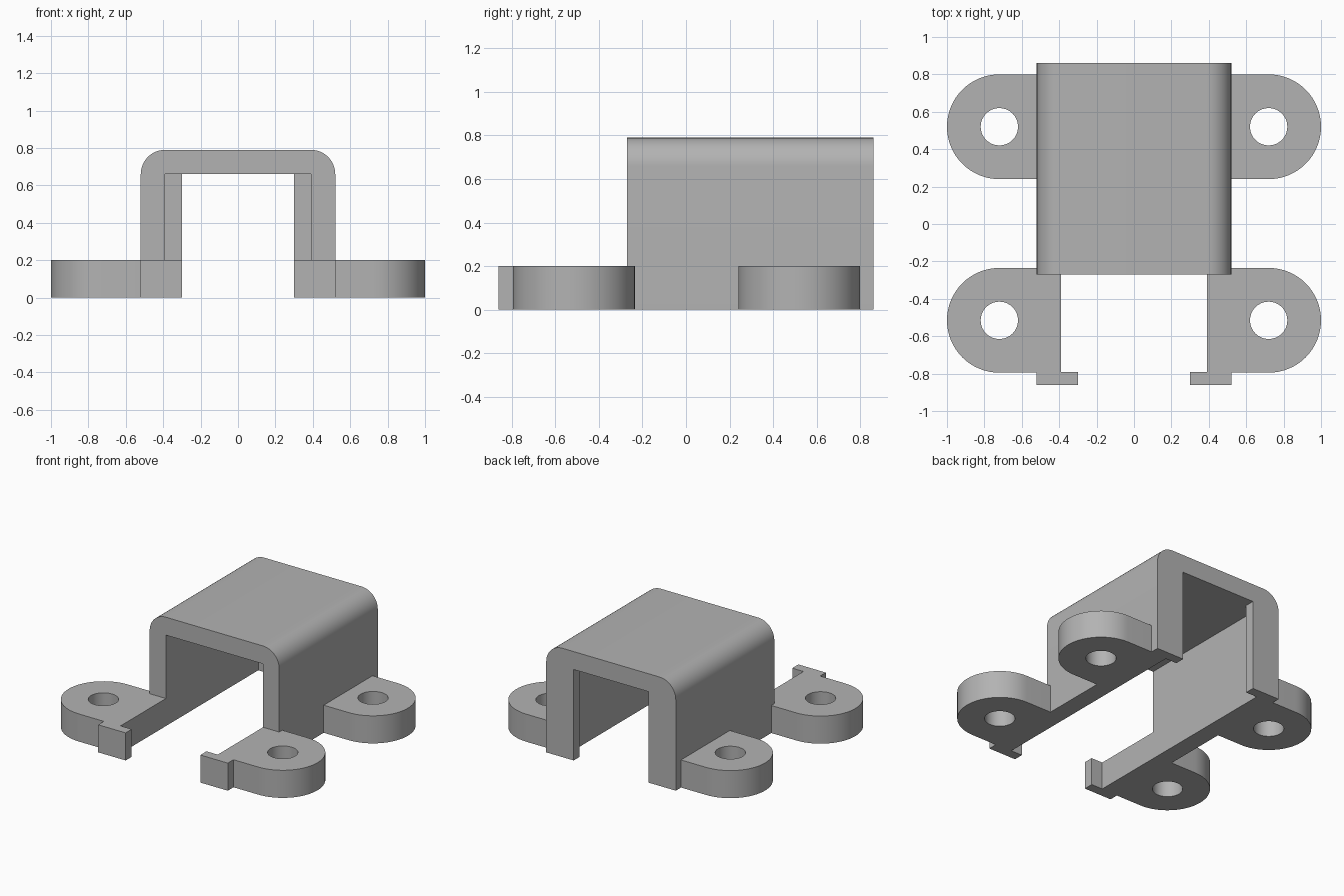
import bpy, bmesh
from math import sin, cos, radians
from mathutils import Matrix, Vector

cube = bpy.data.objects.get("Cube")
if cube:
    bpy.data.objects.remove(cube)

grey = bpy.data.materials.new("plain_grey")
grey.use_nodes = True
grey.diffuse_color = (0.45, 0.45, 0.45, 1)
grey.node_tree.nodes["Principled BSDF"].inputs["Base Color"].default_value = (0.45, 0.45, 0.45, 1)


def arc(cx, cy, r, start, end, steps):
    angles = [radians(start + (end - start) * i / steps) for i in range(steps + 1)]
    return [(cx + r * cos(a), cy + r * sin(a)) for a in angles]


def prism(name, loops, depth, placement=Matrix()):
    """Fill closed 2D loops (outline, then holes) and extrude them upwards."""
    bm = bmesh.new()
    edges = []
    for loop in loops:
        verts = [bm.verts.new((x, y, 0)) for x, y in loop]
        edges += [bm.edges.new((verts[i - 1], verts[i])) for i in range(len(verts))]
    bmesh.ops.triangle_fill(bm, use_beauty=True, edges=edges, normal=(0, 0, 1))
    grown = bmesh.ops.extrude_face_region(bm, geom=bm.faces[:], use_keep_orig=True)
    top = [v for v in grown["geom"] if isinstance(v, bmesh.types.BMVert)]
    bmesh.ops.translate(bm, verts=top, vec=Vector((0, 0, depth)))
    bm.transform(placement)
    bmesh.ops.recalc_face_normals(bm, faces=bm.faces[:])
    mesh = bpy.data.meshes.new(name)
    bm.to_mesh(mesh)
    bm.free()
    mesh.materials.append(grey)
    obj = bpy.data.objects.new(name, mesh)
    bpy.context.collection.objects.link(obj)
    return obj


def activate(obj):
    bpy.ops.object.select_all(action='DESELECT')
    obj.select_set(True)
    bpy.context.view_layer.objects.active = obj


WALL, INNER, LIP = 0.52, 0.39, 0.30
TOP, CEILING, FOOT = 0.79, 0.66, 0.2
FRONT, BACK, LIP_Y = -0.27, 0.86, 0.79
EAR_X, EAR_R, HOLE_R = 0.72, 0.28, 0.1

# Cover: arch profile with rounded top corners, extruded front to back
r = 0.13
profile = ([(LIP, 0), (WALL, 0)] + arc(WALL - r, TOP - r, r, 0, 90, 12)
           + arc(r - WALL, TOP - r, r, 90, 180, 12)
           + [(-WALL, 0), (-LIP, 0), (-LIP, CEILING), (LIP, CEILING)])
upright = Matrix.Translation((0, BACK, 0)) @ Matrix.Rotation(radians(90), 4, 'X')
cover = prism("cover", [profile], BACK - FRONT, upright)

# Wider channel cut from the front, leaving the stop lips at the back
box = [(-INNER, FRONT - 0.2), (INNER, FRONT - 0.2), (INNER, LIP_Y), (-INNER, LIP_Y)]
cutter = prism("channel_cutter", [box], CEILING + 0.2, Matrix.Translation((0, 0, -0.2)))
cutter.hide_render = True
cut = cover.modifiers.new("channel", 'BOOLEAN')
cut.operation = 'DIFFERENCE'
cut.solver = 'EXACT'
cut.object = cutter
activate(cover)
bpy.ops.object.modifier_apply(modifier=cut.name)
bpy.data.objects.remove(cutter)

# Mounting ears: the front pair also carries the rail and stop lip
front_y, back_y = -0.515, 0.52
front_outline = ([(WALL, FRONT), (INNER, FRONT), (INNER, -LIP_Y), (LIP, -LIP_Y),
                  (LIP, -BACK), (WALL, -BACK), (WALL, front_y - EAR_R)]
                 + arc(EAR_X, front_y, EAR_R, -90, 90, 32)
                 + [(WALL, front_y + EAR_R)])
back_outline = ([(WALL, back_y - EAR_R)] + arc(EAR_X, back_y, EAR_R, -90, 90, 32)
                + [(WALL, back_y + EAR_R)])
parts = [cover]
for name, outline, y in (("front_feet", front_outline, front_y),
                         ("back_feet", back_outline, back_y)):
    hole = arc(EAR_X, y, HOLE_R, 0, 360, 32)[:-1]
    feet = prism(name, [outline, hole], FOOT)
    activate(feet)
    mirror = feet.modifiers.new("mirror", 'MIRROR')
    mirror.use_mirror_merge = False
    bpy.ops.object.modifier_apply(modifier=mirror.name)
    parts.append(feet)

for obj in parts:
    activate(obj)
    bpy.ops.object.shade_smooth_by_angle(angle=radians(30))
